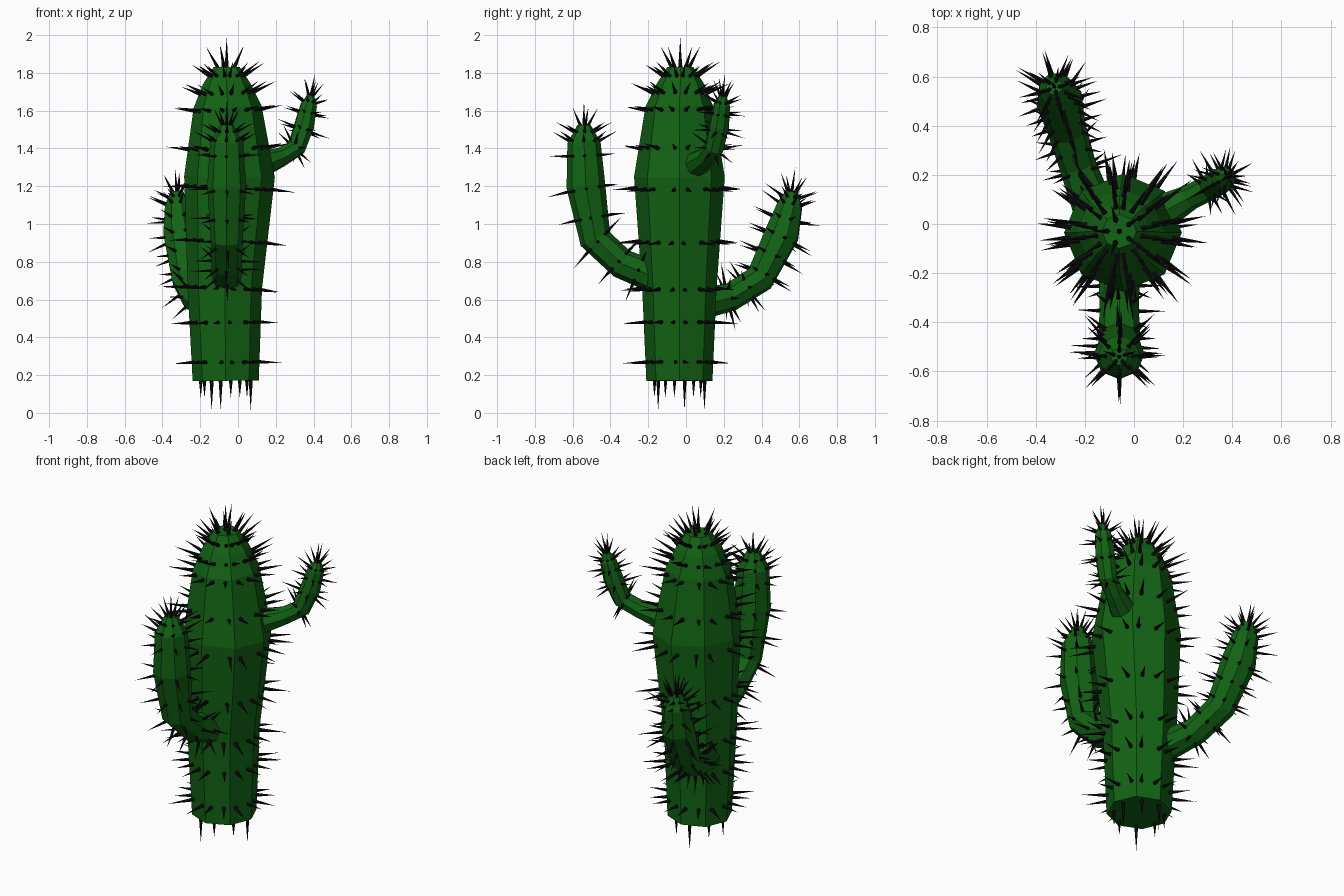
import bpy, bmesh, random
from math import cos, sin, pi, radians
from mathutils import Vector, Matrix

if "Cube" in bpy.data.objects:
    bpy.data.objects.remove(bpy.data.objects["Cube"])

random.seed(4)
SIDES = 8


def material(name, color):
    m = bpy.data.materials.new(name)
    m.diffuse_color = color
    m.use_nodes = True
    m.node_tree.nodes["Principled BSDF"].inputs["Base Color"].default_value = m.diffuse_color
    return m


green = material("cactus_green", (0.006, 0.125, 0.007, 1))
black = material("spine_black", (0.004, 0.004, 0.005, 1))


def make_object(name, bm, mat):
    me = bpy.data.meshes.new(name)
    bm.to_mesh(me)
    bm.free()
    me.materials.append(mat)
    ob = bpy.data.objects.new(name, me)
    bpy.context.collection.objects.link(ob)


def add_spine(bm, base, direction, length, radius):
    d = direction.normalized()
    mat = Matrix.Translation(base + d * (length / 2 - 0.012))
    mat = mat @ d.to_track_quat('Z', 'Y').to_matrix().to_4x4()
    bmesh.ops.create_cone(bm, cap_ends=True, segments=5, radius1=radius,
                          radius2=0.0, depth=length + 0.024, matrix=mat)


def stem(name, path, out, rows, per_ridge, length, width):
    """Faceted tube along (x, y, z, radius) points, with spines on its ridges."""
    pts = [Vector(p[:3]) for p in path]
    rad = [p[3] for p in path]
    side = Vector((0, 0, 1)).cross(Vector(out)).normalized()
    n = len(pts)

    def frame(t):
        return side, t, t.cross(side).normalized()

    def radial(t, a):
        s, _, u = frame(t)
        return s * cos(a) + u * sin(a)

    # body
    bm = bmesh.new()
    rings = []
    for i in range(n):
        t = (pts[min(i + 1, n - 1)] - pts[max(i - 1, 0)]).normalized()
        rings.append([bm.verts.new(pts[i] + radial(t, 2 * pi * k / SIDES) * rad[i])
                      for k in range(SIDES)])
    for a, b in zip(rings, rings[1:]):
        for k in range(SIDES):
            j = (k + 1) % SIDES
            bm.faces.new((a[k], a[j], b[j], b[k]))
    bm.faces.new(rings[0][::-1])
    bm.faces.new(rings[-1])
    bmesh.ops.recalc_face_normals(bm, faces=bm.faces[:])
    make_object(name, bm, green)

    # spines in rows around the body
    bm = bmesh.new()
    for row in rows:
        i = min(int(row), n - 2)
        f = row - i
        seg = pts[i + 1] - pts[i]
        t = seg.normalized()
        slope = (rad[i + 1] - rad[i]) / seg.length
        r = rad[i] + (rad[i + 1] - rad[i]) * f
        for k in range(SIDES):
            for j in range(per_ridge):
                spread = (j - (per_ridge - 1) / 2) * radians(18)
                a = 2 * pi * k / SIDES + spread + random.uniform(-0.06, 0.06)
                d = radial(t, a)
                base = pts[i] + seg * f + d * r * 0.97
                add_spine(bm, base, d - t * max(slope, -1.2), length * random.uniform(0.65, 1.1), width)
    # crown of spines on the tip
    t = (pts[-1] - pts[-2]).normalized()
    for k in range(5):
        d = radial(t, 2 * pi * k / 5 + 0.3)
        add_spine(bm, pts[-1] + d * rad[-1] * 0.7, t + d * 0.55, length * 0.95, width)
    add_spine(bm, pts[-1], t, length * 1.2, width)
    if name == "trunk":
        # spines under the base
        for k in range(SIDES):
            d = radial(t, 2 * pi * k / SIDES + 0.2)
            add_spine(bm, pts[0] + d * 0.135, -t, 0.09 if k % 3 else 0.158, width)
    make_object(name + "_spines", bm, black)


# trunk
stem("trunk",
     [(-.065, -.035, .17, .175), (-.07, -.035, .66, .197), (-.045, -.035, 1.25, .24),
      (-.055, -.035, 1.62, .18), (-.06, -.03, 1.74, .127), (-.06, -.03, 1.83, .07)],
     (1, 0, 0), [.2, .63, 1, 1.42, 1.9, 2.4, 2.95, 3.6, 4.5], 2, .135, .013)

# front arm
stem("front_arm",
     [(-.06, -.12, .70, .085), (-.06, -.34, .79, .08), (-.06, -.48, .92, .085),
      (-.06, -.53, 1.2, .103), (-.06, -.54, 1.43, .088), (-.06, -.54, 1.525, .035)],
     (0, -1, 0), [.6, 1.1, 1.9, 2.4, 2.95, 3.7, 4.1, 4.6], 1, .105, .011)

# back left arm
stem("back_arm",
     [(-.16, .05, .57, .085), (-.23, .24, .615, .075), (-.275, .39, .71, .08),
      (-.305, .51, .95, .095), (-.32, .55, 1.10, .07), (-.325, .56, 1.17, .035)],
     (-.3, .95, 0), [.9, 1.5, 2.1, 2.5, 2.9, 3.5, 4.1, 4.6], 1, .11, .011)

# right arm
stem("right_arm",
     [(.08, .03, 1.30, .08), (.23, .11, 1.355, .052), (.31, .15, 1.405, .052),
      (.35, .175, 1.52, .055), (.375, .19, 1.63, .045), (.385, .195, 1.68, .02)],
     (.86, .5, 0), [1.9, 2.8, 3.6, 4.3], 1, .10, .010)
